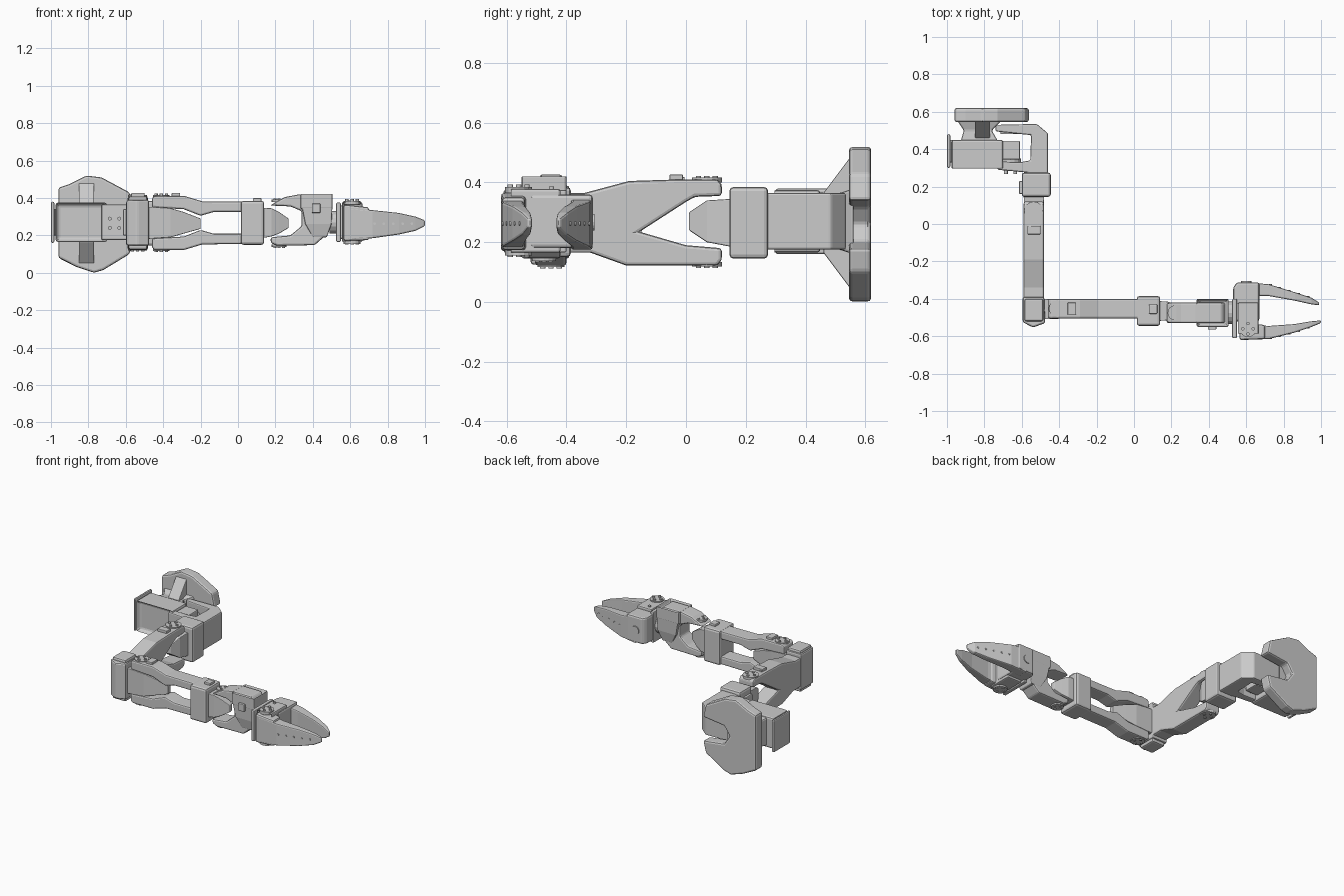
import bpy, bmesh, math
from mathutils import Vector, Matrix

if "Cube" in bpy.data.objects:
    bpy.data.objects.remove(bpy.data.objects["Cube"])


def finish(name, bm, bevel=0.0, seg=2):
    bmesh.ops.recalc_face_normals(bm, faces=bm.faces)
    me = bpy.data.meshes.new(name)
    bm.to_mesh(me)
    bm.free()
    ob = bpy.data.objects.new(name, me)
    bpy.context.collection.objects.link(ob)
    if bevel:
        m = ob.modifiers.new("bevel", 'BEVEL')
        m.width, m.segments, m.limit_method = bevel, seg, 'ANGLE'
        m.angle_limit = math.radians(25)
    return ob


def to3d(axis, a, b, c):
    """a, b lie in the profile plane, c along the axis."""
    return {'x': (c, a, b), 'y': (a, c, b), 'z': (a, b, c)}[axis]


def prism(name, axis, pts, lo, hi, bevel=0.01):
    bm = bmesh.new()
    rings = [[bm.verts.new(to3d(axis, a, b, c)) for a, b in pts] for c in (lo, hi)]
    n = len(pts)
    bm.faces.new(rings[0])
    bm.faces.new(rings[1])
    for i in range(n):
        j = (i + 1) % n
        bm.faces.new((rings[0][i], rings[0][j], rings[1][j], rings[1][i]))
    return finish(name, bm, bevel)


def loft(name, axis, stations, bevel=0.008):
    """Rectangular sections (c, a0, a1, b0, b1) joined along an axis."""
    bm = bmesh.new()
    rings = [[bm.verts.new(to3d(axis, a, b, c)) for a, b in
              ((a0, b0), (a1, b0), (a1, b1), (a0, b1))] for c, a0, a1, b0, b1 in stations]
    bm.faces.new(rings[0])
    bm.faces.new(rings[-1])
    for r, s in zip(rings, rings[1:]):
        for i in range(4):
            j = (i + 1) % 4
            bm.faces.new((r[i], r[j], s[j], s[i]))
    return finish(name, bm, bevel)


def box(name, x, y, z, bevel=0.01, pocket=None, wall=0.018, depth=0.03):
    """Box from ranges, optionally with a sunk pocket in the face facing 'pocket'."""
    bm = bmesh.new()
    bmesh.ops.create_cube(bm, size=1)
    for v in bm.verts:
        v.co = [r[0] + (c + 0.5) * (r[1] - r[0]) for r, c in zip((x, y, z), v.co)]
    if pocket:
        bm.normal_update()
        f = max(bm.faces, key=lambda f: f.normal.dot(Vector(pocket)))
        bmesh.ops.inset_region(bm, faces=[f], thickness=wall)
        bmesh.ops.translate(bm, verts=f.verts, vec=-Vector(pocket) * depth)
    return finish(name, bm, bevel)


def discs(name, axis, places, r, h):
    """Round screws or horns centred on the given points."""
    bm = bmesh.new()
    rot = {'x': Matrix.Rotation(math.pi / 2, 4, 'Y'),
           'y': Matrix.Rotation(math.pi / 2, 4, 'X'), 'z': Matrix()}[axis]
    for p in places:
        bmesh.ops.create_cone(bm, cap_ends=True, segments=16, radius1=r, radius2=r,
                              depth=h, matrix=Matrix.Translation(p) @ rot)
    return finish(name, bm)


def bolt_ring(x, y, z, r=0.028):
    return [(x + r * math.cos(a * math.pi / 2), y + r * math.sin(a * math.pi / 2), z) for a in range(4)]


# Base: forked clamp plate, tapering neck, motor housing
prism("base_plate", 'y', [(-.96, .08), (-.86, .03), (-.77, .0), (-.72, .015), (-.58, .10), (-.56, .18),
                          (-.72, .20), (-.76, .26), (-.72, .32), (-.56, .34), (-.58, .43), (-.73, .51),
                          (-.81, .52), (-.90, .475), (-.96, .455)], .545, .62, .012)
for s in (-1, 1):
    prism("base_gusset", 'x', [(.55, .265 + s * .22), (.55, .265 + s * .08),
                               (.46, .265 + s * .08), (.46, .265 + s * .10)], -.85, -.77, .004)
loft("base_neck", 'y', [(.43, -.93, -.72, .18, .37), (.50, -.91, -.76, .18, .36), (.56, -.95, -.70, .16, .38)])
box("base_housing", (-.975, -.70), (.29, .45), (.165, .375), .012, (0, -1, 0))
box("base_motor", (-.90, -.61), (.345, .445), (.20, .355), .006)
box("base_back_plate", (-1.0, -.982), (.30, .48), (.16, .38), .008)
box("base_back_spacer", (-.985, -.95), (.33, .45), (.20, .34), .004)

# Shoulder: rounded bracket wrapping the base motor
prism("shoulder_bracket", 'z', [(-.74, .53), (-.52, .535), (-.46, .485), (-.46, .26), (-.57, .26), (-.57, .275),
                                (-.73, .29), (-.73, .335), (-.61, .33), (-.555, .34), (-.55, .475),
                                (-.74, .495)], .175, .365, .014)
discs("shoulder_horn", 'y', [(-.66, .335, .265), (-.66, .495, .265)], .055, .03)
discs("shoulder_bolts", 'y', [(-.66 + dx, .276, .265 + dz) for dx in (-.025, .025) for dz in (-.025, .025)], .01, .02)
box("shoulder_clamp", (-.60, -.445), (.145, .275), (.145, .385), .014)
box("shoulder_cable_plug", (-.615, -.57), (.16, .23), (.20, .34), .006)
loft("shoulder_motor", 'y', [(.01, -.555, -.515, .24, .30), (.07, -.585, -.485, .20, .34),
                             (.15, -.59, -.48, .185, .345)], .004)

# Upper arm: two prongs merging into a web, ending in the elbow holder
prism("upper_arm", 'x', [(.105, .41), (-.03, .41), (-.19, .405), (-.34, .365), (-.46, .365), (-.46, .165),
                         (-.32, .165), (-.20, .122), (.105, .122), (.12, .14), (.12, .18), (.0, .19),
                         (-.155, .235), (.0, .335), (.03, .352), (.12, .355), (.12, .395)], -.59, -.482, .012)
box("upper_arm_cable_clip", (-.57, -.50), (-.055, -.01), (.405, .427), .004)
discs("upper_arm_horns", 'z', [(-.537, .07, .408), (-.537, .07, .126)], .05, .016)
discs("upper_arm_bolts", 'z', bolt_ring(-.537, .07, .416) + bolt_ring(-.537, .07, .119), .009, .012)
box("upper_arm_slots", (-.565, -.55), (-.05, -.005), (.40, .418), .002)

# Elbow: holder and motor nose pointing along the forearm
prism("elbow_holder", 'z', [(-.595, -.39), (-.48, -.39), (-.475, -.53), (-.54, -.553), (-.595, -.525)], .145, .39, .01)
box("elbow_cap", (-.585, -.485), (-.52, -.40), (.125, .408), .01)
loft("elbow_motor", 'x', [(-.50, -.51, -.40, .18, .355), (-.36, -.505, -.405, .19, .345),
                          (-.29, -.49, -.42, .21, .325), (-.20, -.47, -.44, .235, .29)], .004)

# Forearm: mirrored curved prongs leading to the wrist clamp
prong = [(-.46, .40), (-.445, .412), (-.29, .412), (-.19, .382), (.03, .38), (.03, .325), (-.13, .325),
         (-.20, .305), (-.29, .34), (-.46, .35)]
for s, nm in ((1, "upper"), (-1, "lower")):
    prism("forearm_prong_" + nm, 'y', [(x, .267 + s * (z - .267)) for x, z in prong], -.505, -.40, .01)
box("forearm_cable_clip", (-.355, -.31), (-.485, -.42), (.405, .427), .004)
discs("forearm_horns", 'z', [(-.41, -.452, .41), (-.41, -.452, .124)], .045, .014)
discs("forearm_bolts", 'z', bolt_ring(-.41, -.452, .418) + bolt_ring(-.41, -.452, .117), .009, .01)
for x in (-.345, -.325):
    box("forearm_slot", (x, x + .013), (-.485, -.43), (.40, .416), .002)

# Wrist: clamp, motor and pitch bracket
box("wrist_clamp", (.015, .14), (-.545, -.385), (.15, .385), .014)
box("wrist_cable_plug", (.08, .125), (-.48, -.43), (.37, .40), .005)
loft("wrist_motor", 'x', [(.10, -.52, -.41, .18, .35), (.18, -.515, -.415, .195, .345),
                          (.22, -.50, -.43, .21, .325), (.27, -.48, -.45, .24, .29)], .004)
prism("wrist_bracket", 'y', [(.17, .36), (.25, .405), (.33, .42), (.47, .42), (.505, .37), (.48, .21), (.41, .148),
                             (.21, .145), (.175, .16), (.175, .19), (.28, .20), (.34, .25), (.34, .33),
                             (.28, .355)], -.53, -.42, .01)
box("wrist_roll_frame", (.335, .505), (-.55, -.40), (.34, .425), .008, (0, 0, 1))
loft("wrist_roll_body", 'z', [(.19, .40, .475, -.53, -.42), (.26, .36, .50, -.545, -.405),
                              (.36, .34, .505, -.55, -.40)], .006)
discs("wrist_horns", 'z', [(.22, -.475, .385), (.22, -.475, .144)], .04, .014)
discs("wrist_bolts", 'z', bolt_ring(.22, -.475, .392, .022) + bolt_ring(.22, -.475, .138, .022), .008, .01)
for z in (.225, .26):
    for x in (.405, .432):
        box("wrist_slot", (x, x + .018), (-.537, -.52), (z, z + .024), .002)
box("wrist_plug", (.395, .44), (-.565, -.54), (.32, .37), .004)
discs("wrist_roll_horn", 'x', [(.515, -.475, .27)], .06, .05)

# Gripper: palm with the fixed jaw, motor with the moving jaw
prism("gripper_palm", 'z', [(.53, -.34), (.55, -.312), (.67, -.312), (.67, -.52), (.53, -.52)], .18, .36, .012)
box("gripper_back_plate", (.525, .55), (-.61, -.40), (.165, .375), .006)
box("gripper_motor", (.555, .665), (-.59, -.42), (.165, .378), .008, (0, -1, 0))
discs("gripper_horns", 'z', [(.61, -.56, .375), (.61, -.56, .165)], .045, .02)
discs("gripper_bolts", 'z', bolt_ring(.61, -.56, .388) + bolt_ring(.61, -.56, .157)
      + [(.59, -.45, .38), (.64, -.43, .362)], .009, .012)
discs("palm_pivot", 'y', [(.60, -.312, .267)], .028, .012)
heights = [(.175, .35), (.185, .335), (.205, .32), (.225, .30), (.25, .28)]
jaws = {"fixed_jaw": [(.60, -.385, -.312), (.72, -.385, -.322), (.86, -.41, -.365), (.95, -.43, -.395), (.99, -.435, -.42)],
        "moving_jaw": [(.58, -.62, -.535), (.72, -.615, -.545), (.86, -.58, -.535), (.95, -.55, -.52), (1.0, -.53, -.515)]}
for nm, path in jaws.items():
    loft(nm, 'x', [(x, y0, y1, z0, z1) for (x, y0, y1), (z0, z1) in zip(path, heights)], .01)
    side = 1 if nm == "fixed_jaw" else -1
    rivets = []
    for k in range(5):
        t = k / 4
        x = .73 + .20 * t
        i = 1 if x < .86 else 2
        f = (x - path[i][0]) / (path[i + 1][0] - path[i][0])
        outer = 2 if side > 0 else 1
        y = path[i][outer] + f * (path[i + 1][outer] - path[i][outer])
        rivets.append((x, y, .2625))
    discs(nm + "_rivets", 'y', rivets, .007, .006)
loft("moving_jaw_hub", 'x', [(.565, -.62, -.525, .17, .365), (.70, -.615, -.54, .175, .35)], .01)
